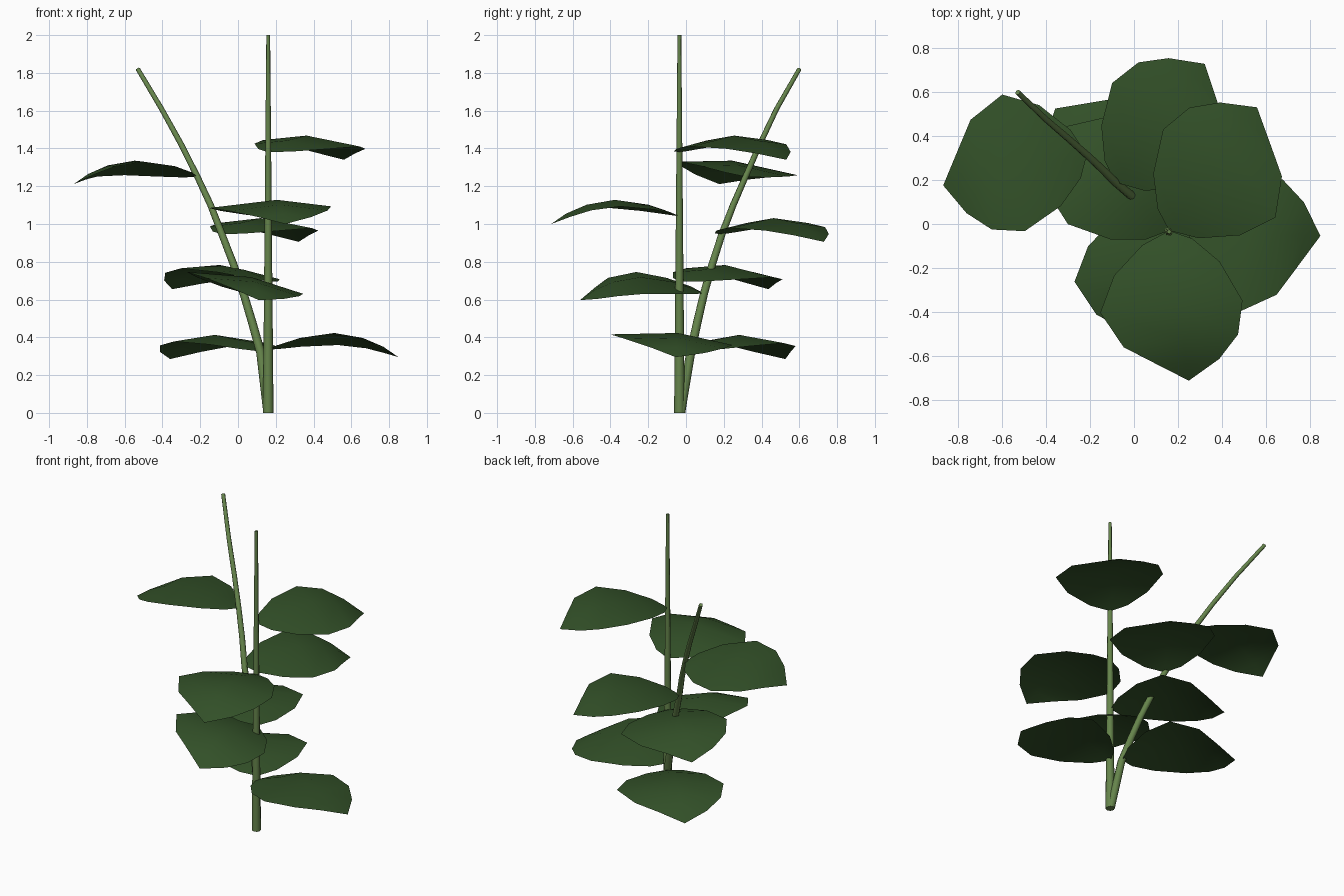
import bpy, bmesh, math
from mathutils import Vector

if "Cube" in bpy.data.objects:
    bpy.data.objects.remove(bpy.data.objects["Cube"])


def material(name, col):
    m = bpy.data.materials.new(name)
    m.diffuse_color = (*col, 1)
    m.use_nodes = True
    m.node_tree.nodes["Principled BSDF"].inputs["Base Color"].default_value = m.diffuse_color
    return m


STEM = material("stem green", (0.13, 0.23, 0.07))
LEAF = material("leaf dark green", (0.032, 0.08, 0.021))


def finish(bm, name, mat, angle):
    me = bpy.data.meshes.new(name)
    bm.to_mesh(me)
    bm.free()
    ob = bpy.data.objects.new(name, me)
    bpy.context.collection.objects.link(ob)
    me.materials.append(mat)
    bpy.ops.object.select_all(action='DESELECT')
    ob.select_set(True)
    bpy.context.view_layer.objects.active = ob
    bpy.ops.object.shade_smooth_by_angle(angle=math.radians(angle))
    return ob


# Tapered stalk swept along a path
def stem(name, path, r0, r1, sides=8):
    bm = bmesh.new()
    pts = [Vector(p) for p in path]
    rings = []
    for i, p in enumerate(pts):
        t = (pts[min(i + 1, len(pts) - 1)] - pts[max(i - 1, 0)]).normalized()
        if i == 0:
            t = Vector((0, 0, 1))
        a = Vector((0, 1, 0)).cross(t).normalized()
        b = t.cross(a)
        r = r0 + (r1 - r0) * p.z / pts[-1].z
        rings.append([bm.verts.new(p + r * (math.cos(k * math.tau / sides) * a
                                            + math.sin(k * math.tau / sides) * b))
                      for k in range(sides)])
    for lo, hi in zip(rings, rings[1:]):
        for k in range(sides):
            n = (k + 1) % sides
            bm.faces.new((lo[k], lo[n], hi[n], hi[k]))
    bm.faces.new(rings[0][::-1])
    bm.faces.new(rings[-1])
    finish(bm, name, STEM, 50)


# Leaf stations: (along, height) of the midrib and (along, sideways) of each edge
RIB = [(0, 0), (.06, .025), (.17, .062), (.35, .088), (.5, .062), (.61, .015), (.69, -.04)]
LEFT = [(.05, .10), (.17, .21), (.36, .29), (.51, .25), (.61, .15)]
RIGHT = [(.05, -.13), (.17, -.275), (.33, -.36), (.5, -.275), (.595, -.138)]


def leaf(name, base, azimuth, roll=0.0, scale=1.0):
    bm = bmesh.new()
    az = math.radians(azimuth)
    d = Vector((math.cos(az), math.sin(az), 0))
    s = Vector((-d.y, d.x, 0))

    def vert(u, v, z):
        h = z - 0.12 * abs(v) + roll * v
        return bm.verts.new(Vector(base) + scale * (d * u + s * v + Vector((0, 0, h))))

    rib = [vert(u, 0, z) for u, z in RIB]
    for edge in (LEFT, RIGHT):
        row = [vert(u, v, RIB[i + 1][1]) for i, (u, v) in enumerate(edge)]
        row = [rib[0]] + row + [rib[-1]]
        for i in range(6):
            f = [rib[i], rib[i + 1], row[i + 1], row[i]]
            f = list(dict.fromkeys(f))
            bm.faces.new(f if edge is LEFT else f[::-1])
    finish(bm, name, LEAF, 60)


# Stems
stem("upright_stem", [(.16, -.035, z) for z in (0, .5, 1, 1.5, 2)], .028, .010)
stem("leaning_stem", [(.16, -.03, 0), (.12, .025, .32), (.075, .06, .48), (.03, .095, .63),
                      (-.025, .14, .79), (-.085, .19, .945), (-.145, .25, 1.1),
                      (-.215, .315, 1.25), (-.3, .39, 1.42), (-.405, .48, 1.61),
                      (-.53, .60, 1.82)], .026, .012)

# Leaves spiralling up the upright stem: height, azimuth, roll
for i, (z, az, roll) in enumerate([(.335, -2, -.1), (.695, 137.5, .06),
                                   (1.04, 277.5, 0), (1.38, 54.5, .04)]):
    leaf(f"upright_leaf_{i + 1}", (.16, -.03, z), az, roll)

# Leaves on the leaning stem
for i, (base, az, roll, sc) in enumerate([((.12, .03, .325), 134, 0, 1),
                                          ((.03, .09, .635), -83, -.2, .95),
                                          ((-.085, .19, .945), 53, .03, .98),
                                          ((-.215, .315, 1.25), 192, .1, .97)]):
    leaf(f"leaning_leaf_{i + 1}", base, az, roll, sc)
